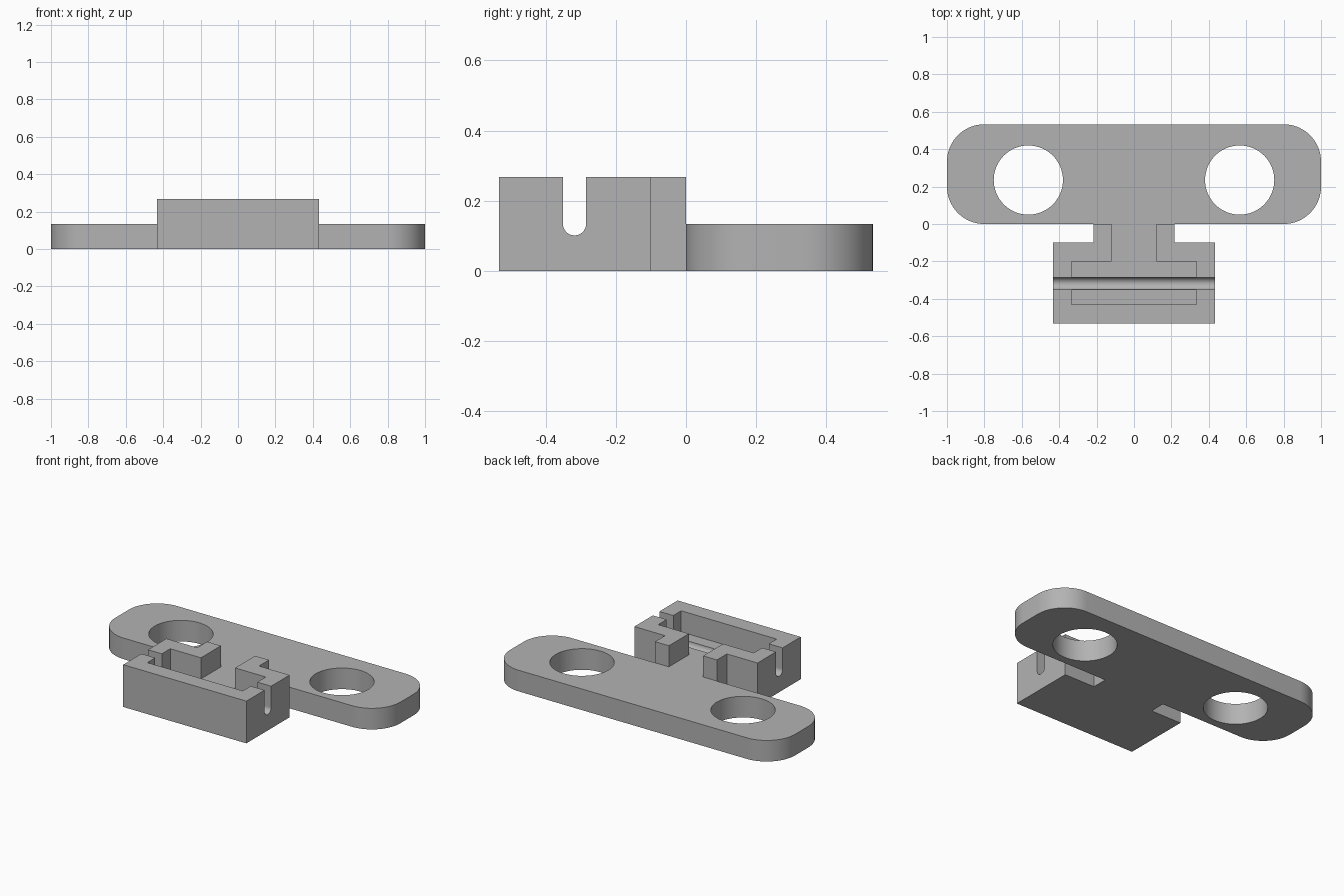
import bpy, bmesh, math

if "Cube" in bpy.data.objects:
    bpy.data.objects.remove(bpy.data.objects["Cube"], do_unlink=True)

TOP, FLOOR, BACK = 0.268, 0.134, 0.533

grey = bpy.data.materials.new("plain grey")
grey.use_nodes = True
colour = (0.45, 0.45, 0.45, 1)
grey.diffuse_color = colour
grey.node_tree.nodes["Principled BSDF"].inputs["Base Color"].default_value = colour


def prism(name, half, z0, z1):
    """Extrude a profile mirrored in x; half lists its +x side from front to back."""
    outline = half + [(-x, y) for x, y in reversed(half)]
    bm = bmesh.new()
    face = bm.faces.new([bm.verts.new((x, y, z0)) for x, y in outline])
    up = bmesh.ops.extrude_face_region(bm, geom=[face])["geom"]
    bmesh.ops.translate(bm, vec=(0, 0, z1 - z0),
                        verts=[v for v in up if isinstance(v, bmesh.types.BMVert)])
    bmesh.ops.recalc_face_normals(bm, faces=bm.faces)
    mesh = bpy.data.meshes.new(name)
    bm.to_mesh(mesh)
    bm.free()
    obj = bpy.data.objects.new(name, mesh)
    bpy.context.collection.objects.link(obj)
    mesh.materials.append(grey)
    return obj


def rod(name, radius, length, location, rotation=(0, 0, 0)):
    bpy.ops.mesh.primitive_cylinder_add(vertices=64, radius=radius, depth=length,
                                        location=location, rotation=rotation)
    obj = bpy.context.object
    obj.name = name
    obj.data.materials.append(grey)
    return obj


def cut(target, cutter):
    mod = target.modifiers.new("cut", 'BOOLEAN')
    mod.operation, mod.solver, mod.object = 'DIFFERENCE', 'EXACT', cutter
    bpy.context.view_layer.objects.active = target
    bpy.ops.object.modifier_apply(modifier=mod.name)
    bpy.data.objects.remove(cutter, do_unlink=True)


def corner(cx, cy, r, start):
    return [(cx + r * math.cos(math.radians(start + a)),
             cy + r * math.sin(math.radians(start + a))) for a in range(0, 91, 5)]


# Whole bracket outline: clip block, neck and rounded plate
outline = [(0.432, -BACK), (0.432, -0.1), (0.217, -0.1), (0.217, 0)]
outline += corner(0.8, 0.2, 0.2, -90) + corner(0.8, BACK - 0.2, 0.2, 0)
bracket = prism("bracket", outline, 0, TOP)

# Pocket, neck channel and the lowered plate share one floor
clearance = [(0.335, -0.43), (0.335, -0.2), (0.12, -0.2), (0.12, 0), (1.1, 0), (1.1, 0.7)]
cut(bracket, prism("clearance_cutter", clearance, FLOOR, 0.4))

# Round-bottomed slot across the clip block
r, y = 0.033, -0.318
slot = prism("slot_cutter", [(0.6, y - r), (0.6, y + r)], FLOOR, 0.4)
cut(bracket, slot)
cut(bracket, rod("slot_bottom_cutter", r, 1.2, (0, y, FLOOR), (0, math.pi / 2, 0)))

# Mounting holes
for side in (-1, 1):
    cut(bracket, rod("hole_cutter", 0.185, 1, (side * 0.565, 0.235, 0)))

bpy.ops.object.select_all(action='DESELECT')
bracket.select_set(True)
bpy.context.view_layer.objects.active = bracket
bpy.ops.object.shade_smooth_by_angle(angle=math.radians(30))
